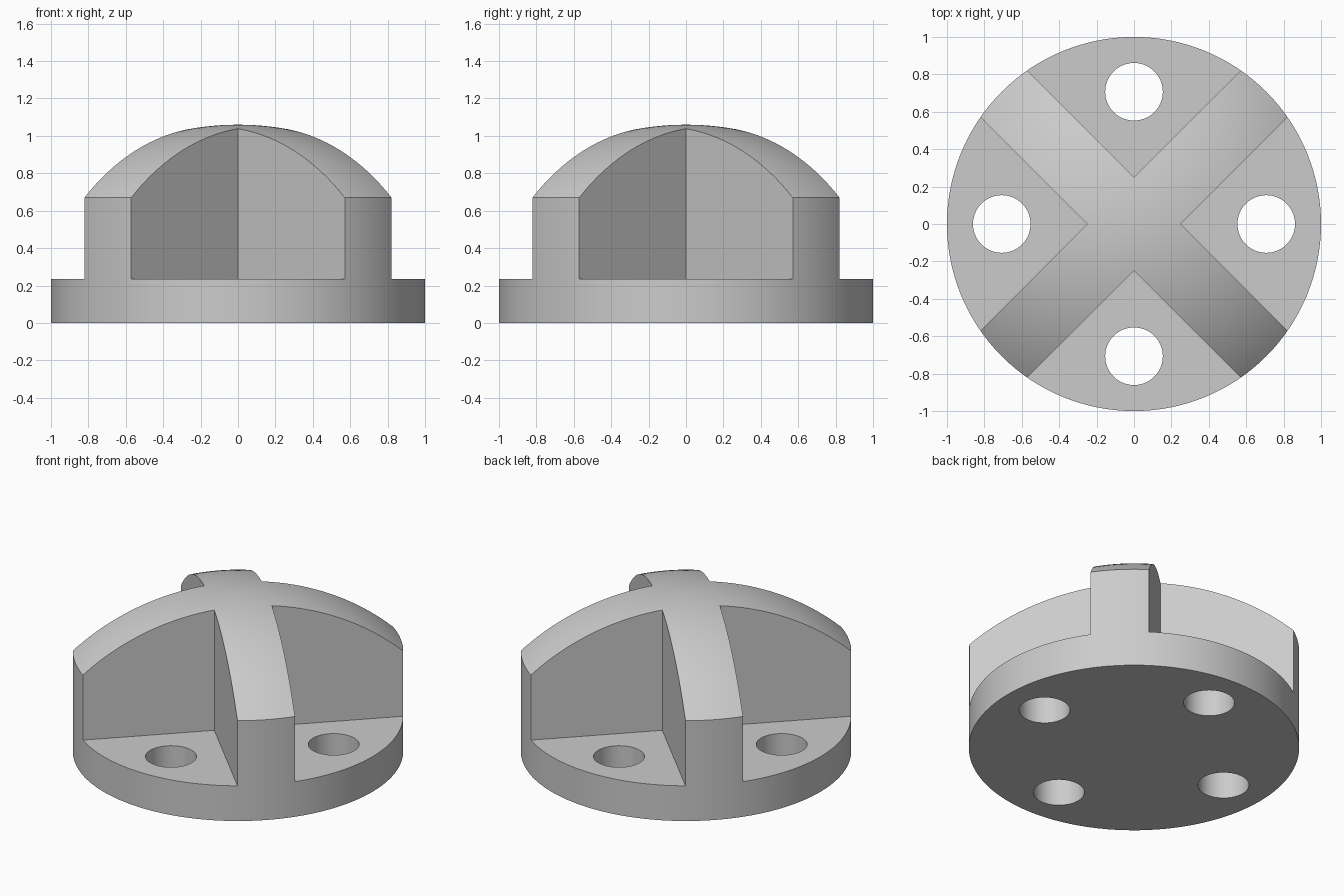
import bpy, bmesh, math
from mathutils import Matrix

cube = bpy.data.objects.get("Cube")
if cube:
    bpy.data.objects.remove(cube, do_unlink=True)

PLATE_TOP = 0.235      # top of the round base plate
RIM = 0.67             # height where the dome starts
CROWN = 1.06           # highest point of the dome
RISE = CROWN - RIM
DOME_R = (1 + RISE ** 2) / (2 * RISE)
SEGMENTS = 128

grey = bpy.data.materials.new("plain grey")
grey.use_nodes = True
color = (0.6, 0.6, 0.6, 1)
grey.diffuse_color = color
grey.node_tree.nodes["Principled BSDF"].inputs["Base Color"].default_value = color


def make_object(name, bm):
    bmesh.ops.recalc_face_normals(bm, faces=bm.faces)
    mesh = bpy.data.meshes.new(name)
    bm.to_mesh(mesh)
    bm.free()
    mesh.materials.append(grey)
    obj = bpy.data.objects.new(name, mesh)
    bpy.context.collection.objects.link(obj)
    return obj


# Round body with a shallow spherical dome, revolved from a profile
half_angle = math.asin(1 / DOME_R)
profile = [(0, 0), (1, 0)]
for i in range(25):
    a = half_angle * (1 - i / 24)
    profile.append((DOME_R * math.sin(a), CROWN - DOME_R + DOME_R * math.cos(a)))
bm = bmesh.new()
verts = [bm.verts.new((r, 0, z)) for r, z in profile]
edges = [bm.edges.new(pair) for pair in zip(verts, verts[1:])]
bmesh.ops.spin(bm, geom=verts + edges, cent=(0, 0, 0), axis=(0, 0, 1),
               angle=math.tau, steps=SEGMENTS, use_duplicate=False)
bmesh.ops.remove_doubles(bm, verts=bm.verts, dist=1e-5)
# One clean disc for the underside
under = [f for f in bm.faces if all(v.co.z < 1e-4 for v in f.verts)]
bmesh.ops.dissolve_faces(bm, faces=under, use_verts=True)
body = make_object("domed_cross_base", bm)

# Square pockets that leave an X of ribs, corner pointing to the centre
bm = bmesh.new()
for k in range(4):
    turn = Matrix.Rotation(k * math.pi / 2, 4, 'Z')
    size = 1.5
    place = Matrix.Translation((0.25 + size / math.sqrt(2), 0, PLATE_TOP + 1))
    bmesh.ops.create_cube(bm, size=1, matrix=turn @ place
                          @ Matrix.Rotation(math.pi / 4, 4, 'Z')
                          @ Matrix.Diagonal((size, size, 2, 1)))
pockets = make_object("pocket_cutter", bm)

# Four bolt holes through the plate
bm = bmesh.new()
for k in range(4):
    a = k * math.pi / 2
    bmesh.ops.create_cone(bm, cap_ends=True, segments=64, radius1=0.154, radius2=0.154,
                          depth=1, matrix=Matrix.Translation(
                              (0.707 * math.cos(a), 0.707 * math.sin(a), 0)))
holes = make_object("bolt_hole_cutter", bm)

bpy.context.view_layer.objects.active = body
for cutter in (pockets, holes):
    cutter.hide_render = True
    mod = body.modifiers.new(cutter.name, 'BOOLEAN')
    mod.operation = 'DIFFERENCE'
    mod.solver = 'EXACT'
    mod.use_self = True
    mod.object = cutter
    bpy.ops.object.modifier_apply(modifier=mod.name)
    bpy.data.objects.remove(cutter, do_unlink=True)

bpy.ops.object.select_all(action='DESELECT')
body.select_set(True)
bpy.ops.object.shade_smooth_by_angle(angle=math.radians(25))
